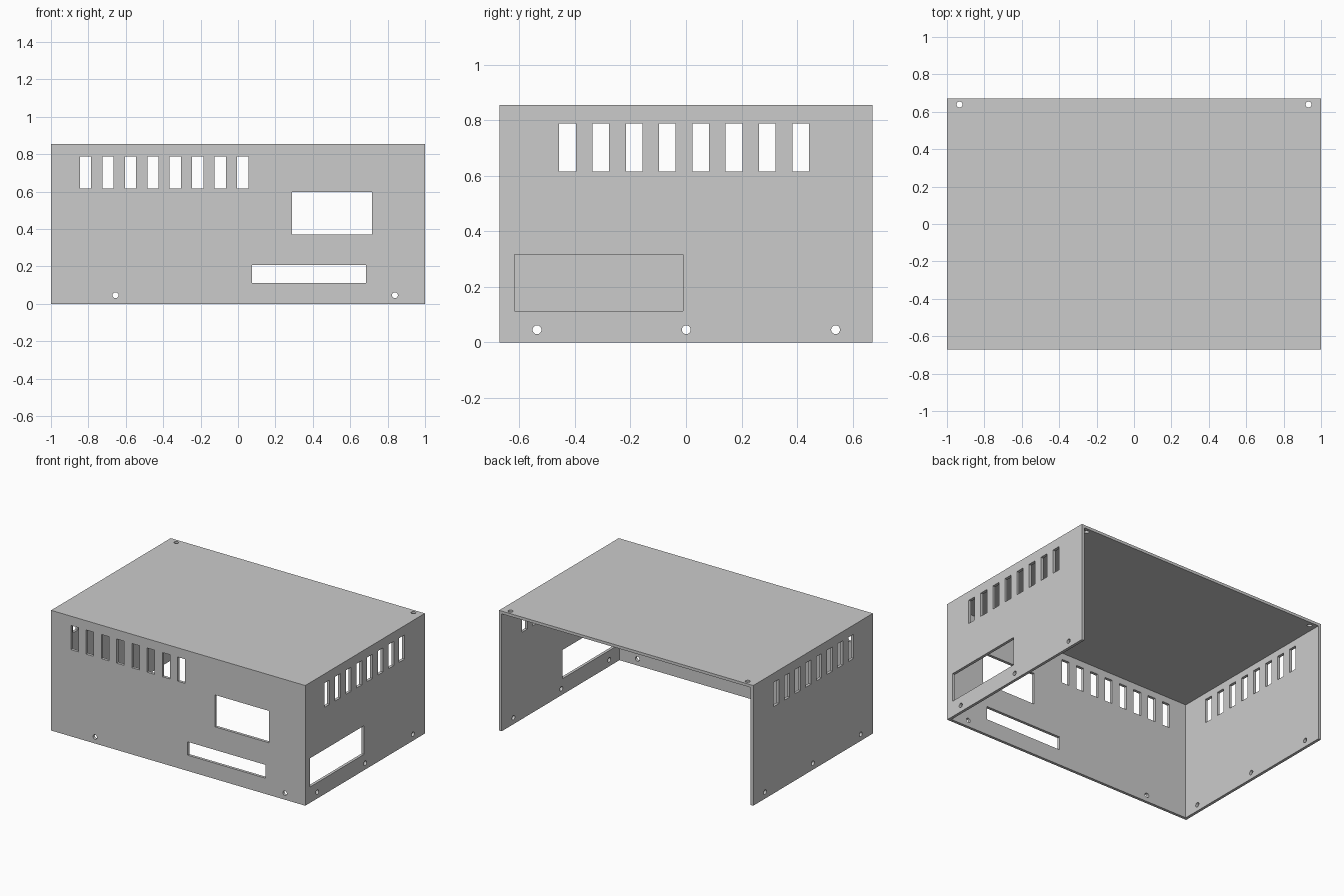
import bpy, bmesh
from math import pi
from mathutils import Matrix

if "Cube" in bpy.data.objects:
    bpy.data.objects.remove(bpy.data.objects["Cube"])

T = 0.02                      # sheet thickness
W, D, H = 2.0, 1.344, 0.855   # outer size
R, SIDES = 0.016, 24          # screw holes


def add_box(bm, x, y, z):
    """Box from (min, max) pairs."""
    spans = (x, y, z)
    mid = [(a + b) / 2 for a, b in spans]
    size = [b - a for a, b in spans]
    bmesh.ops.create_cube(bm, size=1, matrix=Matrix.Translation(mid) @ Matrix.Diagonal((*size, 1)))


def add_hole(bm, pos, axis):
    """Short cylinder through a wall, along the given axis."""
    rot = {'X': Matrix.Rotation(pi / 2, 4, 'Y'), 'Y': Matrix.Rotation(pi / 2, 4, 'X'),
           'Z': Matrix.Identity(4)}[axis]
    bmesh.ops.create_cone(bm, cap_ends=True, segments=SIDES, radius1=R, radius2=R,
                          depth=0.1, matrix=Matrix.Translation(pos) @ rot)


def make_object(name, bm):
    mesh = bpy.data.meshes.new(name)
    bm.to_mesh(mesh)
    bm.free()
    obj = bpy.data.objects.new(name, mesh)
    bpy.context.collection.objects.link(obj)
    return obj


def subtract(target, cutter):
    mod = target.modifiers.new(cutter.name, 'BOOLEAN')
    mod.operation, mod.solver, mod.object = 'DIFFERENCE', 'EXACT', cutter
    cutter.hide_render = True
    bpy.context.view_layer.objects.active = target
    bpy.ops.object.modifier_apply(modifier=mod.name)
    bpy.data.objects.remove(cutter)


# Outer block
bm = bmesh.new()
add_box(bm, (-W / 2, W / 2), (-D / 2, D / 2), (0, H))
cover = make_object("enclosure_cover", bm)

# Cavity, open at the bottom and back
bm = bmesh.new()
add_box(bm, (-W / 2 + T, W / 2 - T), (-D / 2 + T, D), (-0.5, H - T))
subtract(cover, make_object("cavity", bm))

bm = bmesh.new()
front = (-D / 2 - 0.05, -D / 2 + 0.05)
right = (W / 2 - 0.05, W / 2 + 0.05)
slot_z = (0.617, 0.789)

# Vent slots in the front and both sides
for i in range(8):
    cx = -0.815 + 0.12 * i
    add_box(bm, (cx - 0.03, cx + 0.03), front, slot_z)
    cy = -0.427 + 0.12 * i
    for s in (-1, 1):
        add_box(bm, (s - 0.05, s + 0.05), (cy - 0.03, cy + 0.03), slot_z)

# Display and connector windows
add_box(bm, (0.289, 0.716), front, (0.371, 0.598))
add_box(bm, (0.075, 0.685), front, (0.112, 0.207))
add_box(bm, right, (-0.618, -0.011), (0.113, 0.317))

# Screw holes
for x in (-0.655, 0.839):
    add_hole(bm, (x, -D / 2, 0.046), 'Y')
for s in (-1, 1):
    add_hole(bm, (s * 0.933, 0.639, H), 'Z')
    for y in (-0.537, 0.001, 0.539):
        add_hole(bm, (s, y, 0.046), 'X')
subtract(cover, make_object("openings", bm))
